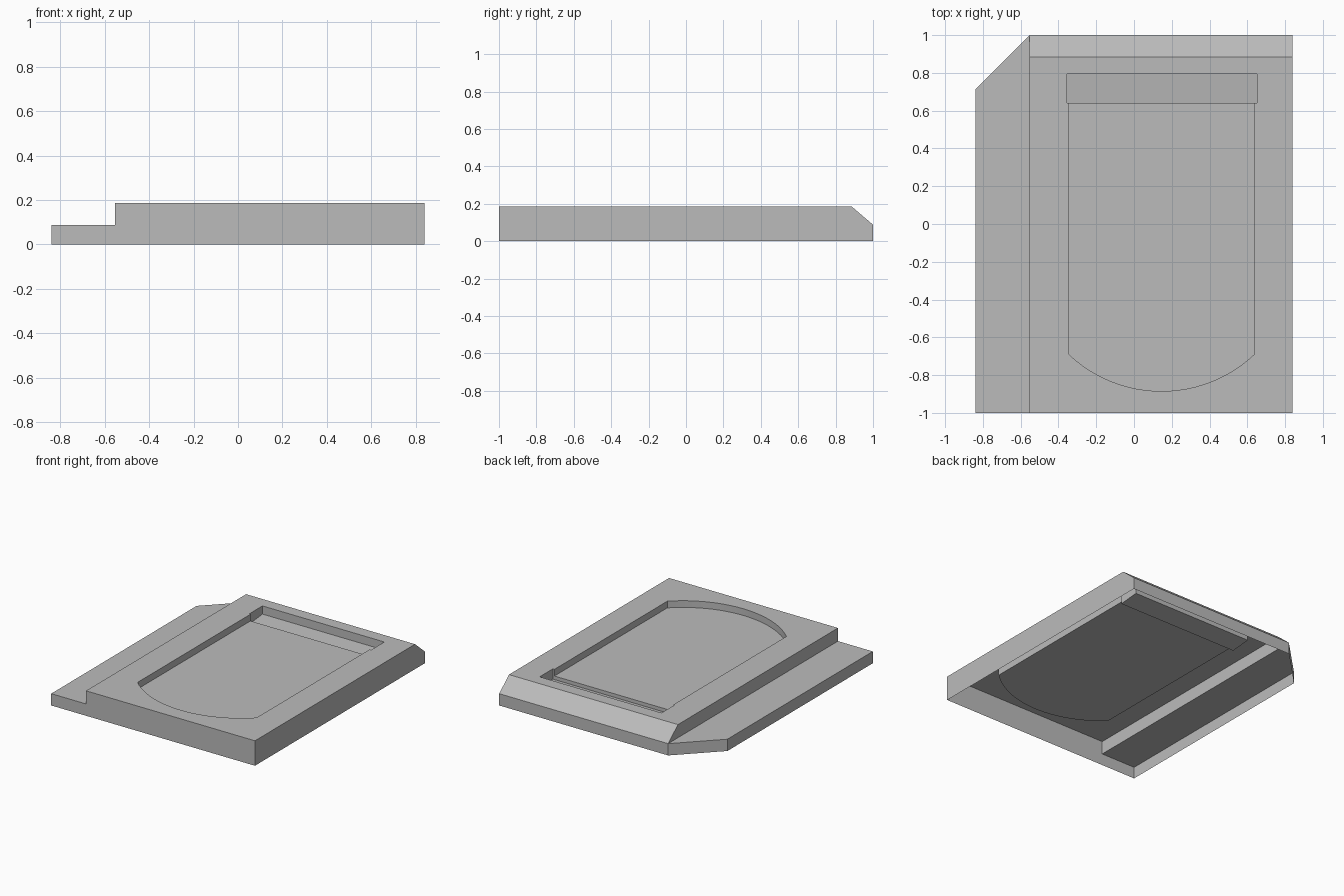
import bpy, bmesh, math

if "Cube" in bpy.data.objects:
    bpy.data.objects.remove(bpy.data.objects["Cube"])

grey = bpy.data.materials.new("plain grey")
grey.diffuse_color = (0.5, 0.5, 0.5, 1)
grey.use_nodes = True
grey.node_tree.nodes["Principled BSDF"].inputs["Base Color"].default_value = grey.diffuse_color

# Main dimensions
XL, XS, XR = -0.84, -0.553, 0.84      # left edge, step, right edge
YF, YC, YB = -1.0, 0.885, 1.0         # front, bevel start, back
ZS, ZT = 0.088, 0.186                 # flange height, top height
ZM = 0.136                            # recess floor
ZN, ZK = 0.110, 0.125                 # slot floor, near and far edge
RL, RR, RJ, RA = -0.345, 0.637, 0.64, -0.69   # recess sides, slot join, arc start
SL, SR, SB = -0.355, 0.65, 0.795      # slot sides and back


def face(bm, pts):
    bm.faces.new([bm.verts.new(p) for p in pts])


def wall(bm, a, b, top, low=0.0):
    """Outward wall below a counter-clockwise edge."""
    face(bm, [(*a, low), (*b, low), (*b, top), (*a, top)])


def finish(bm, name):
    bmesh.ops.remove_doubles(bm, verts=bm.verts[:], dist=1e-5)
    me = bpy.data.meshes.new(name)
    bm.to_mesh(me)
    bm.free()
    me.materials.append(grey)
    ob = bpy.data.objects.new(name, me)
    bpy.context.collection.objects.link(ob)
    return ob


# Low side flange with a clipped back corner
bm = bmesh.new()
plan = [(XS, YB), (XL, 0.712), (XL, YF), (XS, YF)]
face(bm, [(*p, ZS) for p in plan])
for a, b in zip(plan, plan[1:]):
    wall(bm, a, b, ZS)
finish(bm, "side_flange")

# Recess outline: straight sides, curved front, slightly wider slot at the back
cx, half, sag = (RL + RR) / 2, (RR - RL) / 2, 0.195
radius = (half * half + sag * sag) / (2 * sag)
sweep = math.asin(half / radius)
cy = RA - sag + radius
arc = []
for i in range(25):
    t = sweep * (i / 12 - 1)
    arc.append((cx + radius * math.sin(t), cy - radius * math.cos(t)))
pocket = [(RL, RJ)] + arc + [(RR, RJ)]
slot = [(SR, RJ), (SR, SB), (SL, SB), (SL, RJ)]

# Raised block, open underneath, with a bevelled back edge
bm = bmesh.new()
wall(bm, (XS, YF), (XR, YF), ZT)
wall(bm, (XR, YB), (XS, YB), ZS)
face(bm, [(XR, YF, 0), (XR, YB, 0), (XR, YB, ZS), (XR, YC, ZT), (XR, YF, ZT)])
face(bm, [(XS, YB, ZS), (XS, YF, ZS), (XS, YF, ZT), (XS, YC, ZT)])
face(bm, [(XR, YB, ZS), (XS, YB, ZS), (XS, YC, ZT), (XR, YC, ZT)])

# Top frame around the recess opening
edges = []
for loop in ([(XS, YF), (XR, YF), (XR, YC), (XS, YC)], pocket + slot):
    vs = [bm.verts.new((*p, ZT)) for p in loop]
    edges += [bm.edges.new((vs[i - 1], vs[i])) for i in range(len(vs))]
res = bmesh.ops.triangle_fill(bm, edges=edges, use_beauty=True, normal=(0, 0, 1))
for f in res["geom"]:
    if isinstance(f, bmesh.types.BMFace):
        f.normal_update()
        if f.normal.z < 0:
            f.normal_flip()
finish(bm, "raised_block")

# Recess walls and floors
bm = bmesh.new()
rim = [slot[-1]] + pocket + [slot[0]]
for a, b in zip(rim, rim[1:]):
    face(bm, [(*a, ZT), (*b, ZT), (*b, ZM), (*a, ZM)])
face(bm, [(*p, ZM) for p in pocket])
low = [(*p, ZN if p[1] == RJ else ZK) for p in slot]
for i in range(3):
    face(bm, [(*slot[i], ZT), (*slot[i + 1], ZT), low[i + 1], low[i]])
face(bm, low)
# Small step between the recess floor and the slot
face(bm, [(SR, RJ, ZN), (SL, RJ, ZN), (SL, RJ, ZM), (RL, RJ, ZM),
          (RR, RJ, ZM), (SR, RJ, ZM)])
recess = finish(bm, "front_recess")
bpy.context.view_layer.objects.active = recess
recess.select_set(True)
bpy.ops.object.shade_smooth_by_angle(angle=math.radians(25))
